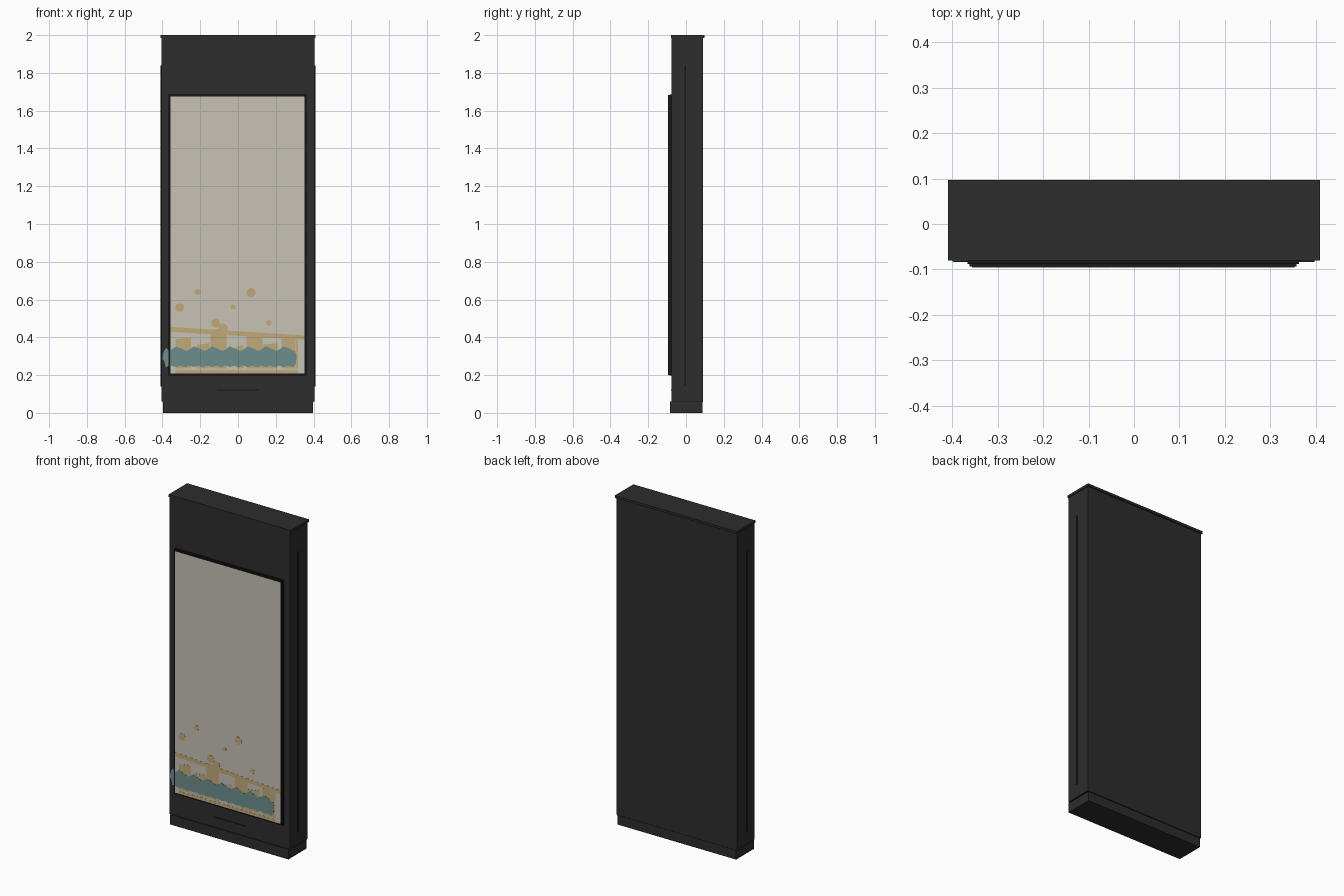
import bpy, bmesh, math

old = bpy.data.objects.get("Cube")
if old:
    bpy.data.objects.remove(old, do_unlink=True)


def material(name, r, g, b):
    m = bpy.data.materials.new(name)
    m.use_nodes = True
    m.diffuse_color = (r, g, b, 1)
    bsdf = m.node_tree.nodes["Principled BSDF"]
    bsdf.inputs["Base Color"].default_value = (r, g, b, 1)
    bsdf.inputs["Roughness"].default_value = 0.6
    return m


CHARCOAL = material("charcoal", 0.026, 0.026, 0.027)
BLACK = material("black trim", 0.009, 0.009, 0.01)
CREAM = material("cream screen", 0.57, 0.54, 0.47)
TAN = material("tan paint", 0.53, 0.40, 0.19)
TEAL = material("teal paint", 0.147, 0.275, 0.263)


def finish(name, bm, mat):
    bmesh.ops.recalc_face_normals(bm, faces=bm.faces)
    mesh = bpy.data.meshes.new(name)
    bm.to_mesh(mesh)
    bm.free()
    mesh.materials.append(mat)
    ob = bpy.data.objects.new(name, mesh)
    bpy.context.collection.objects.link(ob)
    return ob


def box(name, mat, x0, x1, y0, y1, z0, z1):
    bm = bmesh.new()
    bmesh.ops.create_cube(bm, size=1)
    for v in bm.verts:
        v.co = ((x0 + x1) / 2 + v.co.x * (x1 - x0),
                (y0 + y1) / 2 + v.co.y * (y1 - y0),
                (z0 + z1) / 2 + v.co.z * (z1 - z0))
    return finish(name, bm, mat)


def plate(name, mat, outline, front, back):
    """Thin upright plate with an (x, z) outline."""
    bm = bmesh.new()
    face = bm.faces.new([bm.verts.new((x, back, z)) for x, z in outline])
    ext = bmesh.ops.extrude_face_region(bm, geom=[face])
    for v in ext["geom"]:
        if isinstance(v, bmesh.types.BMVert):
            v.co.y = front
    return finish(name, bm, mat)


def disc(x, z, r, n=14):
    return [(x + r * math.cos(2 * math.pi * i / n), z + r * math.sin(2 * math.pi * i / n))
            for i in range(n)]


# Cabinet: slab, recessed plinth and overhanging cap
box("cabinet_body", CHARCOAL, -0.405, 0.405, -0.078, 0.09, 0.06, 1.985)
box("plinth", CHARCOAL, -0.398, 0.398, -0.084, 0.087, 0, 0.06)
box("plinth_seam", BLACK, -0.4, 0.4, -0.0785, 0.0905, 0.057, 0.061)
box("top_cap", CHARCOAL, -0.41, 0.41, -0.08, 0.097, 1.985, 2)

# Side ridges and front slot
for side, s in (("right", -1), ("left", 1)):
    x0, x1 = sorted((s * 0.4, s * 0.409))
    box(side + "_side_ridge", BLACK, x0, x1, -0.008, 0.0, 0.14, 1.84)
box("front_slot", BLACK, -0.11, 0.11, -0.0795, -0.07, 0.118, 0.124)

# Display: stepped bezel and screen
box("bezel_step", BLACK, -0.367, 0.363, -0.088, -0.07, 0.197, 1.686)
box("bezel", BLACK, -0.362, 0.358, -0.094, -0.08, 0.2, 1.682)
box("screen", CREAM, -0.357, 0.353, -0.0945, -0.09, 0.208, 1.674)

# Tan painting: sloping band, dots, posts and ground line
TAN_Y = (-0.0953, -0.094)
plate("painted_band", TAN, [(-0.357, 0.43), (0.353, 0.387), (0.353, 0.41), (-0.357, 0.455)], *TAN_Y)
for i, (x, z, r) in enumerate([(-0.309, 0.558, 0.023), (-0.214, 0.64, 0.016), (0.069, 0.637, 0.024),
                               (-0.026, 0.56, 0.014), (0.163, 0.476, 0.015)]):
    plate("painted_dot_%d" % i, TAN, disc(x, z, r), *TAN_Y)
posts = [(-0.33, -0.25, 0.4), (-0.22, -0.15, 0.37), (-0.145, -0.06, 0.45), (-0.01, 0.03, 0.36),
         (0.045, 0.13, 0.42), (0.13, 0.21, 0.37), (0.23, 0.305, 0.4), (0.306, 0.318, 0.39)]
for i, (x0, x1, top) in enumerate(posts):
    plate("painted_post_%d" % i, TAN, [(x0, 0.235), (x1, 0.235), (x1, top), (x0, top - 0.01)], *TAN_Y)
for i, (x, z) in enumerate([(-0.118, 0.476), (-0.079, 0.45)]):
    plate("painted_post_knob_%d" % i, TAN, disc(x, z, 0.024), *TAN_Y)
box("painted_ground", TAN, -0.33, 0.318, *TAN_Y, 0.209, 0.226)

# Teal painting: row of overlapping ragged clumps
LUMPS, X0, X1 = 7, -0.355, 0.31
step = (X1 - X0) / LUMPS
top, bottom = [], []
for i in range(LUMPS):
    x = X0 + i * step
    top += [(x, 0.333), (x + step * 0.28, 0.352), (x + step * 0.62, 0.34), (x + step * 0.85, 0.328)]
    bottom += [(x, 0.25), (x + step * 0.3, 0.243), (x + step * 0.55, 0.25), (x + step * 0.8, 0.241)]
tip = [(X1 - 0.008, 0.33), (X1, 0.3), (X1 - 0.004, 0.258)]
plate("painted_shrubs", TEAL, top + tip + bottom[::-1], -0.0962, -0.094)
plate("painted_shrub_end", TEAL,
      [(-0.38, 0.345), (-0.367, 0.33), (-0.367, 0.25), (-0.383, 0.24), (-0.39, 0.275),
       (-0.4, 0.285), (-0.397, 0.31), (-0.39, 0.33)], -0.083, -0.077)
